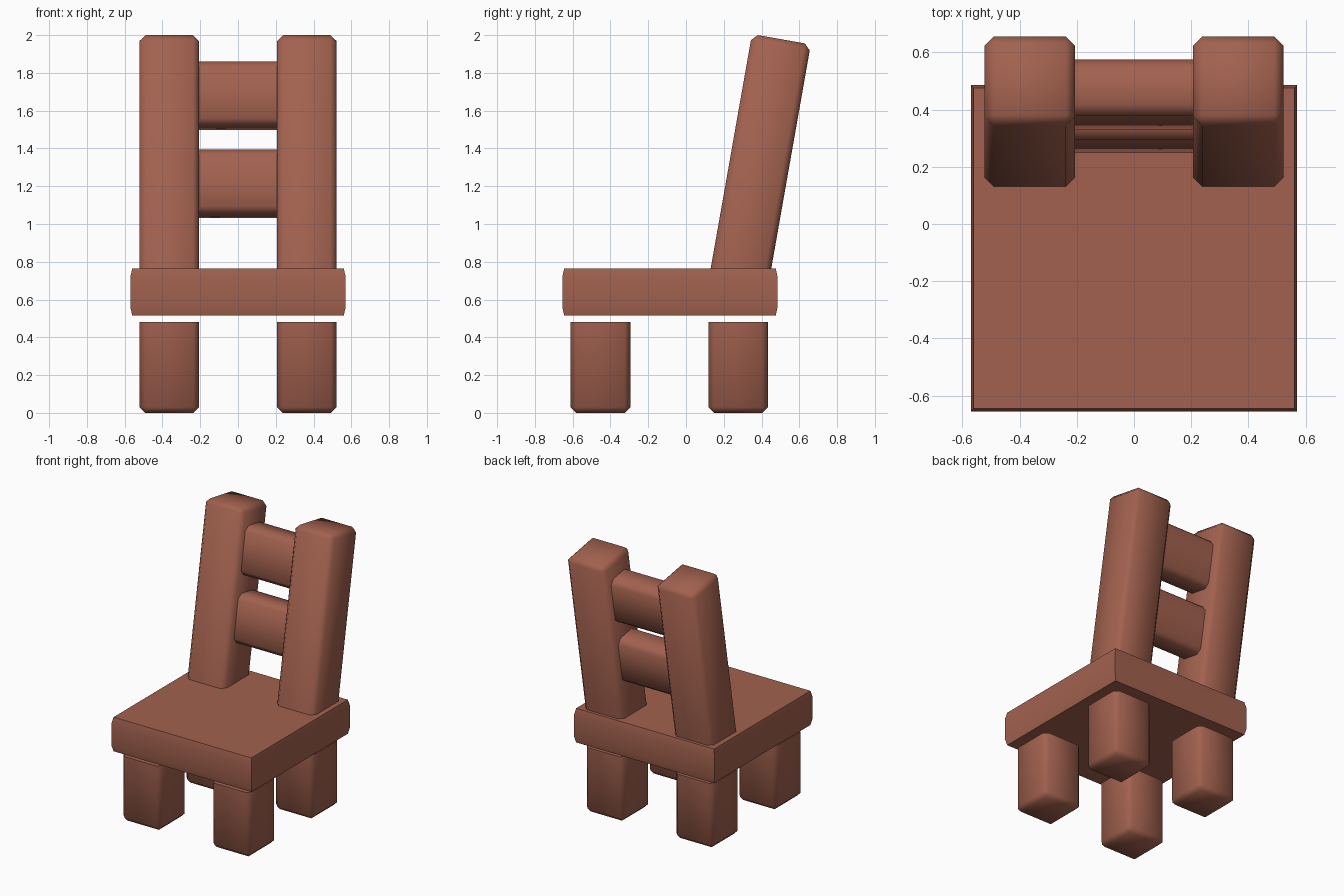
import bpy
import bmesh
from math import radians, sin, cos
from mathutils import Matrix, Vector

default = bpy.data.objects.get("Cube")
if default:
    bpy.data.objects.remove(default, do_unlink=True)

# Single reddish brown wood colour
wood = bpy.data.materials.new("reddish_brown_wood")
wood.use_nodes = True
COLOR = (0.36, 0.12, 0.077, 1)
wood.diffuse_color = COLOR
bsdf = wood.node_tree.nodes["Principled BSDF"]
bsdf.inputs["Base Color"].default_value = COLOR
bsdf.inputs["Roughness"].default_value = 0.8

LEAN = radians(10)            # backward lean of the backrest
BACK_TOP = Vector((0, 0.505, 1.978))
BACK_AXIS = Vector((0, sin(LEAN), cos(LEAN)))


def block(name, size, center, lean=0.0, chamfer=0.03, keep=lambda edge: True):
    """Box with chamfered edges; keep() picks which edges are chamfered."""
    bm = bmesh.new()
    bmesh.ops.create_cube(bm, size=1, matrix=Matrix.Diagonal((*size, 1)))
    edges = [e for e in bm.edges if keep(e)]
    if chamfer:
        bmesh.ops.bevel(bm, geom=edges, offset=chamfer, segments=1,
                        affect='EDGES', clamp_overlap=True)
    return finish(name, bm, center, lean)


def finish(name, bm, center, lean=0.0):
    bmesh.ops.recalc_face_normals(bm, faces=bm.faces)
    mesh = bpy.data.meshes.new(name)
    bm.to_mesh(mesh)
    bm.free()
    mesh.materials.append(wood)
    obj = bpy.data.objects.new(name, mesh)
    bpy.context.collection.objects.link(obj)
    obj.location = center
    obj.rotation_euler.x = -lean
    bpy.ops.object.select_all(action='DESELECT')
    obj.select_set(True)
    bpy.context.view_layer.objects.active = obj
    bpy.ops.object.shade_smooth_by_angle(angle=radians(50))
    return obj


def not_top(edge):
    return not all(v.co.z > 0 for v in edge.verts)


def not_bottom(edge):
    return not all(v.co.z < 0 for v in edge.verts)


# Seat slab: straight sides that taper slightly at the top and bottom rims
bm = bmesh.new()
rings = []
for z, inset in ((0.515, 0.01), (0.56, 0), (0.72, 0), (0.765, 0.01)):
    h = 0.57 - inset
    rings.append([bm.verts.new((x * h, y * h, z - 0.64))
                  for x, y in ((-1, -1), (1, -1), (1, 1), (-1, 1))])
for low, high in zip(rings, rings[1:]):
    for i in range(4):
        j = (i + 1) % 4
        bm.faces.new((low[i], low[j], high[j], high[i]))
bm.faces.new(rings[0][::-1])
bm.faces.new(rings[-1])
finish("seat", bm, (0, -0.085, 0.64))

# Legs and backrest posts on both sides
for side, label in ((1, "left"), (-1, "right")):
    x = side * 0.364
    for row, y in (("front", -0.453), ("back", 0.277)):
        block(f"{row}_{label}_leg", (0.316, 0.316, 0.48), (x, y, 0.24),
              keep=not_top)
    length = 1.3
    center = BACK_TOP - BACK_AXIS * length / 2
    block(f"{label}_back_post", (0.316, 0.316, length),
          (x, center.y, center.z), LEAN, 0.032, not_bottom)

# Cross rails between the posts, chamfered along their length only
for label, z in (("upper", 1.68), ("lower", 1.213)):
    center = BACK_TOP + BACK_AXIS * (z - BACK_TOP.z) / BACK_AXIS.z
    block(f"{label}_rail", (0.46, 0.2, 0.345), center, LEAN, 0.034,
          lambda e: abs(e.verts[0].co.x - e.verts[1].co.x) > 0.1)
